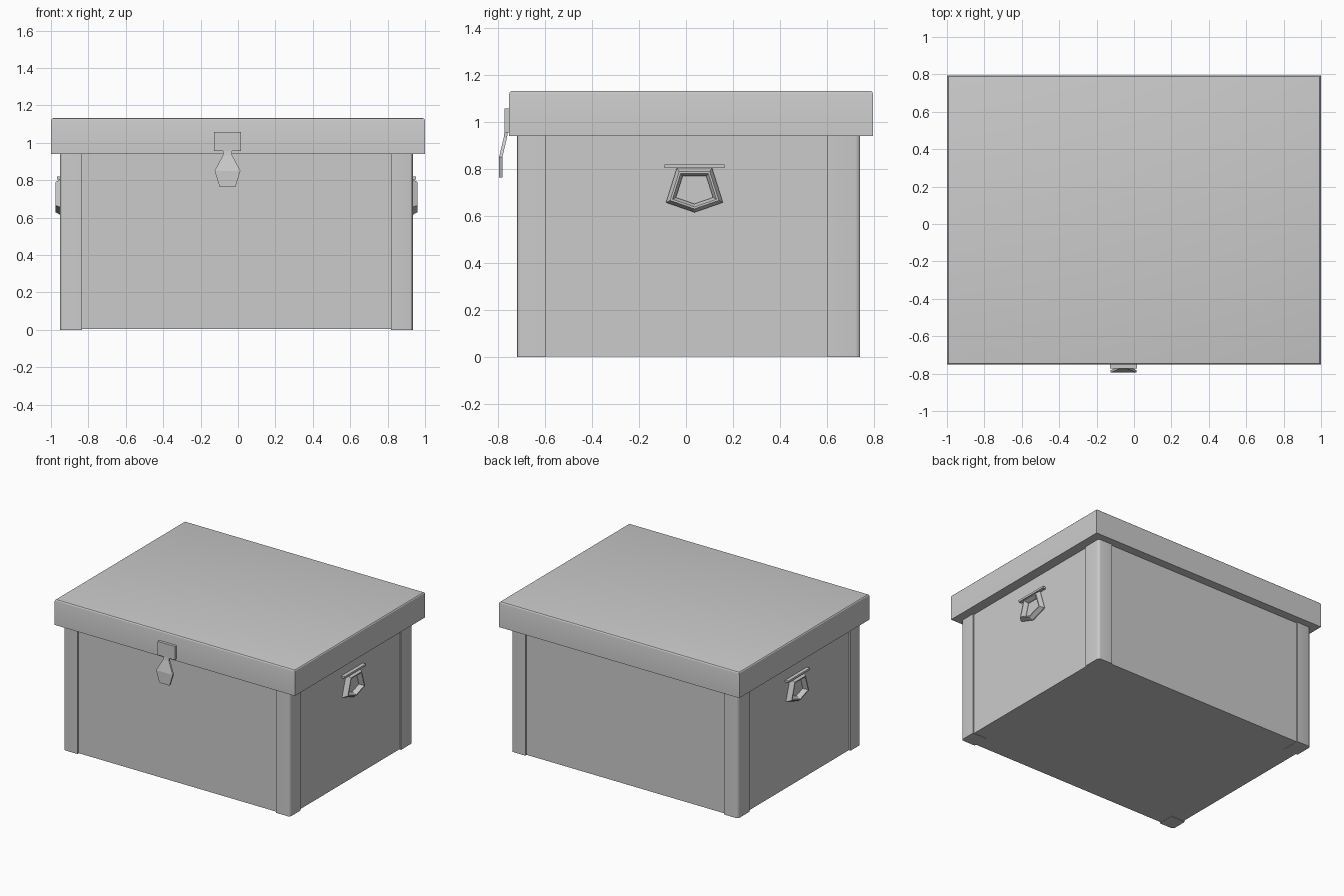
import bpy, bmesh
from mathutils import Vector

if "Cube" in bpy.data.objects:
    bpy.data.objects.remove(bpy.data.objects["Cube"])

CX = -0.008                      # centre plane of the body
X1, Y0, Y1 = 0.944, -0.719, 0.741  # body half width, front and back
RECESS, LID_Z = 0.011, 0.94


def finish(name, bm):
    bmesh.ops.recalc_face_normals(bm, faces=bm.faces)
    mesh = bpy.data.meshes.new(name)
    bm.to_mesh(mesh)
    bm.free()
    ob = bpy.data.objects.new(name, mesh)
    bpy.context.collection.objects.link(ob)
    return ob


def box(name, lo, hi, pick=None, width=0.01, segments=2):
    """Box between two corners; edges accepted by pick are bevelled."""
    bm = bmesh.new()
    bmesh.ops.create_cube(bm, size=1)
    lo, hi = Vector(lo), Vector(hi)
    for v in bm.verts:
        v.co = [lo[i] + (v.co[i] + 0.5) * (hi[i] - lo[i]) for i in range(3)]
    if pick:
        edges = [e for e in bm.edges if pick(e.verts[0].co, e.verts[1].co)]
        bmesh.ops.bevel(bm, geom=edges, offset=width, segments=segments,
                        profile=0.5, affect='EDGES')
    return finish(name, bm)


def skin(name, rings, closed=False):
    """Join equal-length rings of points; cap the ends unless closed."""
    bm = bmesh.new()
    vs = [[bm.verts.new(p) for p in r] for r in rings]
    n = len(vs[0])
    for i in range(len(vs) if closed else len(vs) - 1):
        a, b = vs[i], vs[(i + 1) % len(vs)]
        for j in range(n):
            bm.faces.new((a[j], a[(j + 1) % n], b[(j + 1) % n], b[j]))
    if not closed:
        bm.faces.new(vs[0])
        bm.faces.new(vs[-1])
    return finish(name, bm)


# Chest body panels
box("body", (CX - X1 + RECESS, Y0 + RECESS, 0.003),
    (CX + X1 - RECESS, Y1 - RECESS, LID_Z + 0.01))

# Corner posts, slightly proud with a rounded outer edge
for sx, side in ((-1, "left"), (1, "right")):
    xo, xi = CX + sx * X1, CX + sx * (X1 - 0.118)
    for yo, yi, end in ((Y0, Y0 + 0.123, "front"), (Y1, Y1 - 0.139, "back")):
        def outer(a, b):
            return all(abs(p.x - xo) < 1e-4 and abs(p.y - yo) < 1e-4 for p in (a, b))
        box(f"post_{end}_{side}", (min(xo, xi), min(yo, yi), 0),
            (max(xo, xi), max(yo, yi), LID_Z + 0.005), outer, 0.02, 3)

# Lid with softened top rim
box("lid", (-1, -0.752, LID_Z), (1, 0.795, 1.132),
    lambda a, b: min(a.z, b.z) > 1.13, 0.014, 3)

# Side handles: mounting bar and faceted five-sided ring
HY = 0.036
outline = [(-0.075, 0.803), (0.075, 0.803), (0.121, 0.657), (0, 0.615), (-0.121, 0.657)]


def inset(points, d):
    """Offset a clockwise (y, z) polygon inwards by d."""
    out = []
    for i, p in enumerate(points):
        p, a, b = Vector(p), Vector(points[i - 1]), Vector(points[(i + 1) % len(points)])
        u, v = (p - a).normalized(), (b - p).normalized()
        n1, n2 = Vector((u.y, -u.x)), Vector((v.y, -v.x))
        out.append(p + (n1 + n2) * d / (1 + n1.dot(n2)))
    return out


section = [(0, 0.934), (0, 0.944), (0.014, 0.969), (0.022, 0.969), (0.034, 0.944), (0.034, 0.934)]
for sx, side in ((-1, "left"), (1, "right")):
    rings = [[(CX + sx * x, HY + p[0], p[1]) for p in inset(outline, d)] for d, x in section]
    skin(f"handle_ring_{side}", rings, closed=True)
    xs = sorted((CX + sx * 0.925, CX + sx * 0.959))
    box(f"handle_bar_{side}", (xs[0], HY - 0.128, 0.804), (xs[1], HY + 0.128, 0.819))

# Latch: plate on the lid and bent tongue hanging from it
LX = -0.056
box("latch_plate", (LX - 0.072, -0.773, 0.955), (LX + 0.072, -0.75, 1.057))
tongue = [(0.024, -0.772, 0.96), (0.024, -0.775, 0.934),
          (0.069, -0.795, 0.85), (0.042, -0.795, 0.763)]
skin("latch_tongue", [[(LX - w, y, z), (LX + w, y, z), (LX + w, y + 0.014, z),
                       (LX - w, y + 0.014, z)] for w, y, z in tongue])

# Smooth the rounded edges only
for ob in [o for o in bpy.data.objects if o.name.startswith(("lid", "post"))]:
    bpy.ops.object.select_all(action='DESELECT')
    ob.select_set(True)
    bpy.context.view_layer.objects.active = ob
    bpy.ops.object.shade_smooth_by_angle()
